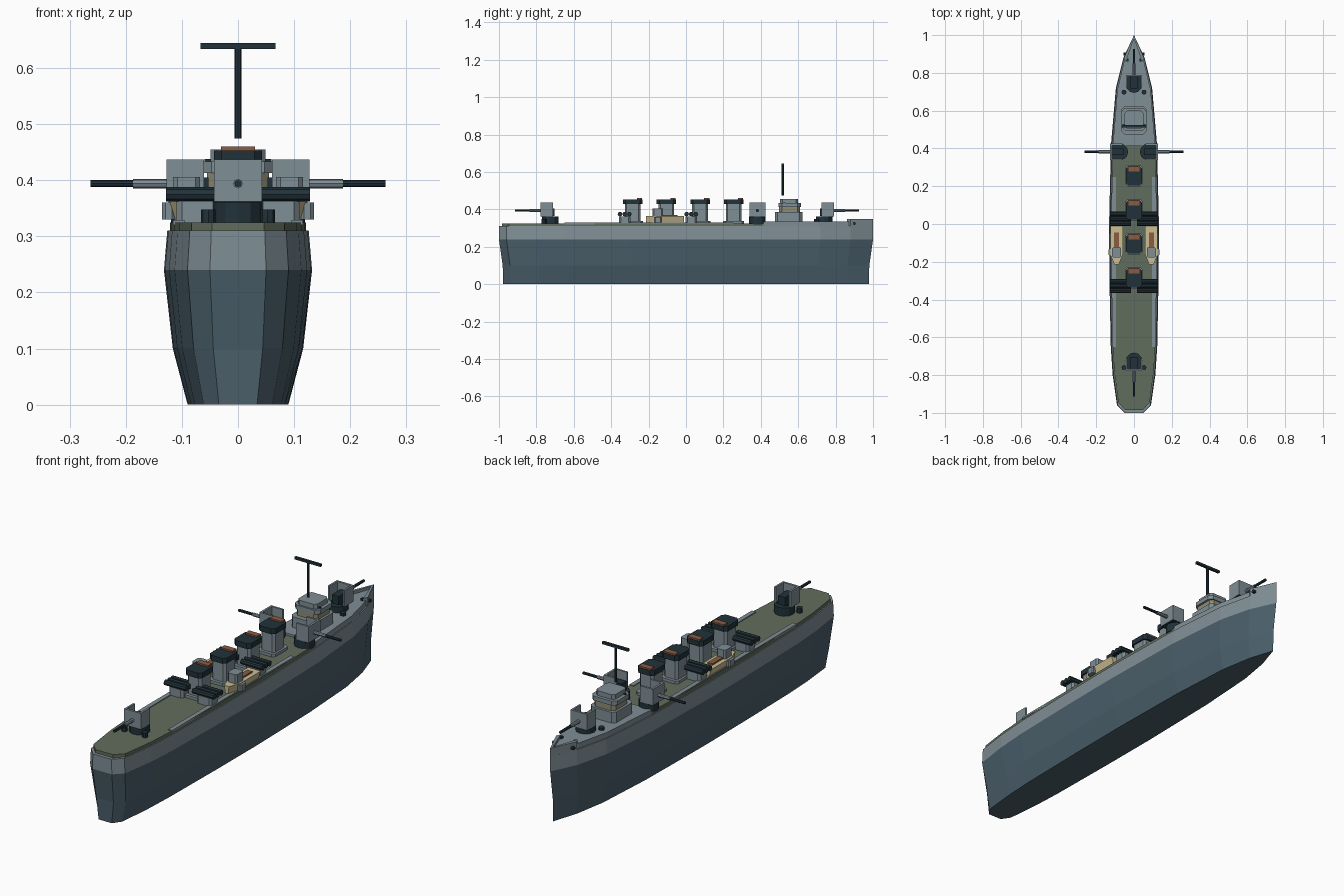
import bpy, bmesh, math
from mathutils import Matrix, Vector

if "Cube" in bpy.data.objects:
    bpy.data.objects.remove(bpy.data.objects["Cube"])


def colour(name, code):
    rgb = [int(code[i:i + 2], 16) / 255 for i in (0, 2, 4)]
    lin = [c / 12.92 if c < 0.04 else ((c + 0.055) / 1.055) ** 2.4 for c in rgb] + [1]
    m = bpy.data.materials.new(name)
    m.use_nodes = True
    m.diffuse_color = lin
    m.node_tree.nodes["Principled BSDF"].inputs["Base Color"].default_value = lin
    return m


HULL = colour("hull blue grey", "4a5f6b")
GREY = colour("light grey", "7f8e95")
OLIVE = colour("deck olive", "616d5c")
DARK = colour("dark slate", "21323a")
TAN = colour("boat tan", "cdbf92")
BROWN = colour("rust brown", "8a5c42")
WINDOW = colour("window beige", "8f8d75")


def finish(name, bm, mats, place=Matrix()):
    bmesh.ops.recalc_face_normals(bm, faces=bm.faces)
    me = bpy.data.meshes.new(name)
    bm.to_mesh(me)
    bm.free()
    for m in mats:
        me.materials.append(m)
    ob = bpy.data.objects.new(name, me)
    ob.matrix_world = place
    bpy.context.collection.objects.link(ob)
    return ob


def loft(name, rings, mats, place=Matrix(), mat_rule=None):
    """Skin stacked rings of points and cap both ends."""
    bm = bmesh.new()
    loops = [[bm.verts.new(p) for p in ring] for ring in rings]
    n = len(loops[0])
    for k in range(len(loops) - 1):
        for i in range(n):
            j = (i + 1) % n
            f = bm.faces.new((loops[k][i], loops[k][j], loops[k + 1][j], loops[k + 1][i]))
            f.material_index = mat_rule(k) if mat_rule else 0
    bm.faces.new(loops[0])
    cap = bm.faces.new(loops[-1])
    cap.material_index = mat_rule(len(loops) - 2) if mat_rule else 0
    return finish(name, bm, mats, place)


def prism(name, pts, z0, z1, mat, place=Matrix()):
    return loft(name, [[(x, y, z) for x, y in pts] for z in (z0, z1)], [mat], place)


def box(name, x, y, z, mat, cut=0, place=Matrix()):
    """Block between (low, high) limits, with optional chamfered upright corners."""
    (a, b), (c, d) = x, y
    if cut:
        pts = [(a + cut, c), (b - cut, c), (b, c + cut), (b, d - cut),
               (b - cut, d), (a + cut, d), (a, d - cut), (a, c + cut)]
    else:
        pts = [(a, c), (b, c), (b, d), (a, d)]
    return prism(name, pts, z[0], z[1], mat, place)


def rod(name, start, end, r, mat, sides=8, place=Matrix()):
    s, e = Vector(start), Vector(end)
    bm = bmesh.new()
    bmesh.ops.create_cone(bm, cap_ends=True, segments=sides, radius1=r, radius2=r, depth=(e - s).length)
    turn = (e - s).to_track_quat('Z', 'Y').to_matrix().to_4x4()
    bm.transform(Matrix.Translation((s + e) / 2) @ turn)
    return finish(name, bm, [mat], place)


def mirrored(half):
    """Close a half outline, running stern to bow, across the centre line."""
    return half + [(-x, y) for x, y in reversed(half) if x > 0]


# Hull, lofted from the waterline outline
HALF = [(.05, -1), (.09, -.96), (.113, -.8), (.123, -.65), (.13, -.3), (.132, 0),
        (.122, .42), (.096, .72), (.056, .88), (0, 1)]
outline = mirrored(HALF)
LEVELS = [(0, .68, .978), (.1, .88, .98), (.24, 1, 1), (.31, .955, 1)]
loft("hull", [[(x * sx, y * sy, z) for x, y in outline] for z, sx, sy in LEVELS],
     [HULL, GREY], mat_rule=lambda k: 1 if k == 2 else 0)


def deck_half(scale, low, high):
    return [(x * scale, y * .985) for x, y in HALF if low <= y <= high]


# Decks: olive aft, grey forecastle, pale waterways along the sides
prism("aft_deck", mirrored(deck_half(.92, -1, .42)), .305, .325, OLIVE)
prism("forecastle_deck", mirrored(deck_half(.92, .42, 1)), .305, .335, GREY)
for s in (-1, 1):
    box("side_walkway", sorted((s * .095, s * .116)), (-.65, .25), (.32, .329), GREY)
    # Raised bow rail
    outer = [(s * x * .95, y) for x, y in HALF if y >= .88]
    inner = [(s * max(x * .95 - .01, 0), y - .02) for x, y in HALF if y >= .88]
    prism("bow_rail", outer + inner[::-1], .3, .348, GREY)
    rod("anchor", (s * .035, .9, .325), (s * .055, .9, .325), .008, DARK)
    box("bollard", sorted((s * .03, s * .04)), (.86, .875), (.33, .345), DARK)


# Deck guns, each built with its barrel along -y and then turned
def gun(name, x, y, deck, angle, lobe_y=None):
    at = Matrix.Translation((x, y, 0)) @ Matrix.Rotation(angle, 4, 'Z')
    rod(name + "_pedestal", (0, 0, deck), (0, 0, .363), .044, DARK, 12, at)
    box(name + "_shield_floor", (-.042, .042), (-.048, .012), (.36, .366), DARK, 0, at)
    box(name + "_shield_front", (-.043, .043), (-.052, -.042), (.362, .437), GREY, 0, at)
    for s in (-1, 1):
        box(name + "_shield_side", sorted((s * .034, s * .043)), (-.045, .014), (.362, .437), GREY, 0, at)
        if lobe_y is not None:
            rod(name + "_winch", (s * .053, lobe_y, deck), (s * .053, lobe_y, .348), .013, DARK, 8, at)
    box(name + "_breech", (-.018, .018), (-.042, .022), (.366, .405), DARK, 0, at)
    rod(name + "_sleeve", (0, -.04, .394), (0, -.112, .394), .0085, GREY, 8, at)
    rod(name + "_barrel", (0, -.11, .394), (0, -.188, .394), .0065, DARK, 8, at)


gun("stern_gun", 0, -.725, .32, 0, -.035)
gun("bow_gun", 0, .738, .33, math.pi, .04)
gun("left_gun", .075, .382, .32, math.pi / 2)
gun("right_gun", -.075, .382, .32, -math.pi / 2)

# Bridge
box("bridge_base", (-.066, .066), (.475, .622), (.33, .385), GREY, .015)
box("bridge_windows", (-.055, .055), (.497, .61), (.385, .413), WINDOW, .015)
box("bridge_canopy", (-.065, .065), (.495, .615), (.413, .433), GREY, .018)
box("bridge_roof", (-.049, .049), (.503, .6), (.433, .455), GREY, .012)
box("bridge_rear_rail", (-.06, .06), (.522, .53), (.433, .438), DARK)

# Mast
rod("mast_pole", (0, .517, .474), (0, .517, .638), .006, DARK)
box("mast_yard", (-.067, .067), (.511, .523), (.634, .645), DARK)

# Four funnels
for y in (.255, .075, -.105, -.285):
    box("funnel_base", (-.046, .046), (y - .056, y + .056), (.32, .338), GREY, .012)
    box("funnel_column", (-.036, .036), (y - .042, y + .042), (.335, .432), GREY, .01)
    box("funnel_cap", (-.043, .043), (y - .052, y + .052), (.428, .453), DARK, .014)
    box("funnel_opening", (-.03, .03), (y + .022, y + .05), (.452, .46), BROWN)

# Torpedo tubes, triple mounts on each side
for y in (.028, -.328):
    for s in (-1, 1):
        box("torpedo_mount", sorted((s * .035, s * .11)), (y - .03, y + .03), (.32, .363), GREY, .01)
        for k in (-1, 0, 1):
            rod("torpedo_tube", (s * .017, y + k * .025, .375), (s * .128, y + k * .025, .375), .0125, DARK)

# Boats with a well, engine hatch and cabin
for s in (-1, 1):
    at = Matrix.Translation((s * .092, 0, 0))
    plan = [(.033, -.01), (.033, -.16), (.012, -.215), (-.012, -.215), (-.033, -.16), (-.033, -.01)]
    loft("boat_hull", [[(x * k, y, z) for x, y in plan] for z, k in ((.328, .6), (.364, 1))], [TAN], at)
    box("boat_seats", (-.013, .013), (-.13, -.045), (.362, .371), BROWN, 0, at)
    box("boat_cabin", (-.024, .024), (-.178, -.122), (.36, .406), GREY, .008, at)
    box("boat_fender", sorted((s * .02, s * .043)), (-.17, -.13), (.33, .36), GREY, .006, at)
